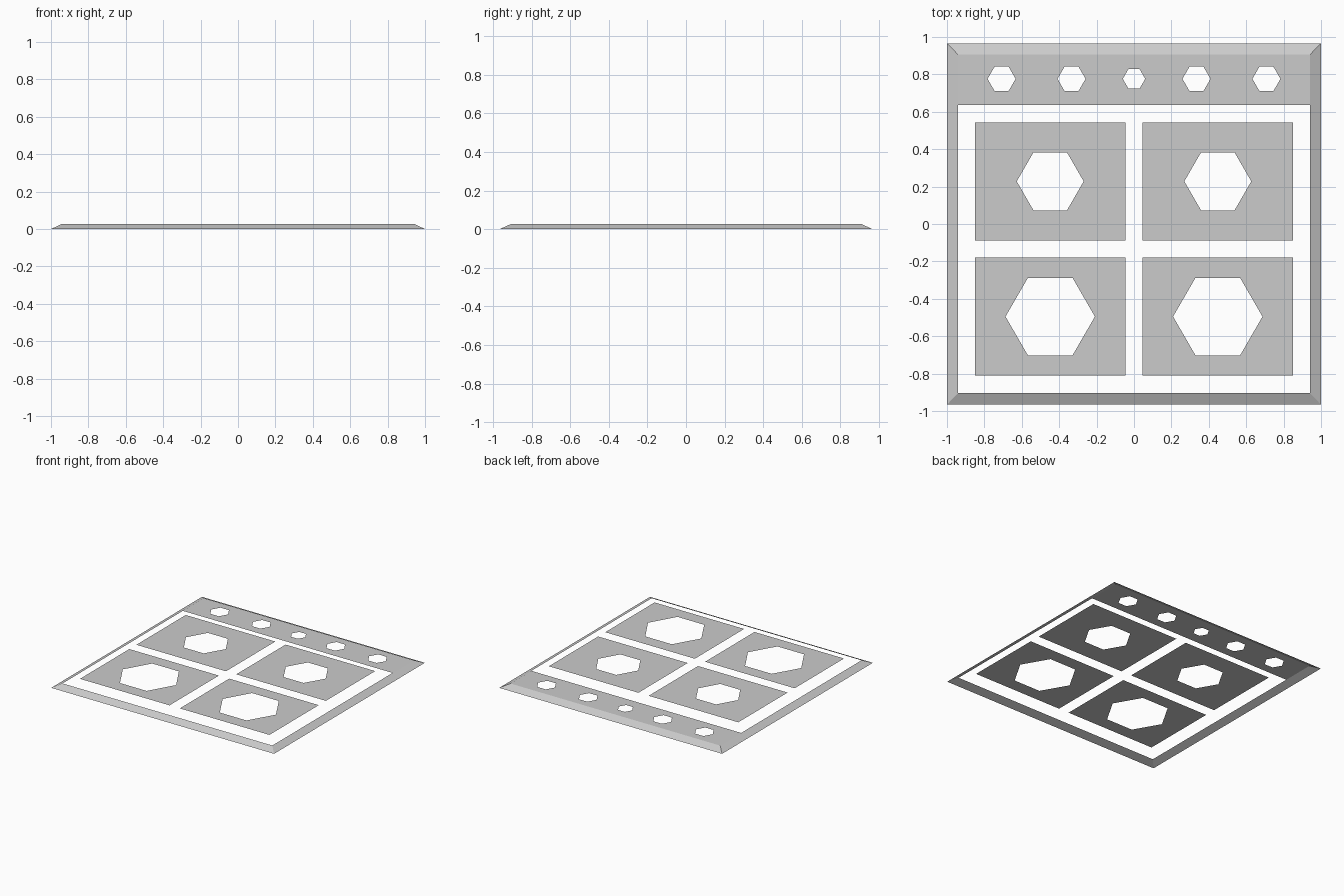
import bpy, bmesh
from math import cos, sin, pi

if "Cube" in bpy.data.objects:
    bpy.data.objects.remove(bpy.data.objects["Cube"])

TOP = 0.028            # height of the rim lip and control strip
PLATE_Z = 0.054        # height of the raised burner plates
OX, OY = 1.0, 0.966    # outer foot of the rim
IX = 0.941             # inner lip of the rim, sides
FRONT, BACK = -0.904, 0.906   # inner lip, front and back


def finish(bm, name):
    mesh = bpy.data.meshes.new(name)
    bm.normal_update()
    for f in bm.faces:             # open sheet, every face looks up
        if f.normal.z < 0:
            f.normal_flip()
    bm.to_mesh(mesh)
    bm.free()
    obj = bpy.data.objects.new(name, mesh)
    bpy.context.collection.objects.link(obj)
    return obj


def rect(hx, hy, cx=0, cy=0):
    return [(cx + sx * hx, cy + sy * hy) for sx, sy in ((-1, -1), (1, -1), (1, 1), (-1, 1))]


def hexagon(cx, cy, r):
    return [(cx + r * cos(i * pi / 3), cy + r * sin(i * pi / 3)) for i in range(6)]


def pierced_plate(name, outline, holes, z):
    """Flat sheet with hexagonal openings."""
    bm = bmesh.new()
    edges = []
    for loop in [outline] + [hexagon(*h) for h in holes]:
        vs = [bm.verts.new((x, y, z)) for x, y in loop]
        edges += [bm.edges.new((vs[i - 1], vs[i])) for i in range(len(vs))]
    bmesh.ops.triangle_fill(bm, use_beauty=True, use_dissolve=False, edges=edges, normal=(0, 0, 1))
    return finish(bm, name)


# sloped rim, open underneath
bm = bmesh.new()
lip = rect(IX, (BACK - FRONT) / 2, 0, (BACK + FRONT) / 2)
low = [bm.verts.new((x, y, 0)) for x, y in rect(OX, OY)]
high = [bm.verts.new((x, y, TOP)) for x, y in lip]
for i in range(4):
    bm.faces.new((low[i - 1], low[i], high[i], high[i - 1]))
finish(bm, "sloped_rim")

# control strip along the back with five knob openings
knobs = [(x, 0.776, 0.06 if x == 0 else 0.075) for x in (-0.708, -0.334, 0, 0.334, 0.708)]
y0 = 0.637
pierced_plate("control_strip", rect(IX, (BACK - y0) / 2, 0, (BACK + y0) / 2), knobs, TOP)

# four burner plates, larger openings at the front
for row, cy, r in (("back", 0.228, 0.179), ("front", -0.495, 0.239)):
    for side, s in (("left", -1), ("right", 1)):
        cx = s * 0.448
        pierced_plate(f"{row}_{side}_burner_plate", rect(0.402, 0.316, cx, cy), [(cx, cy, r)], PLATE_Z)
